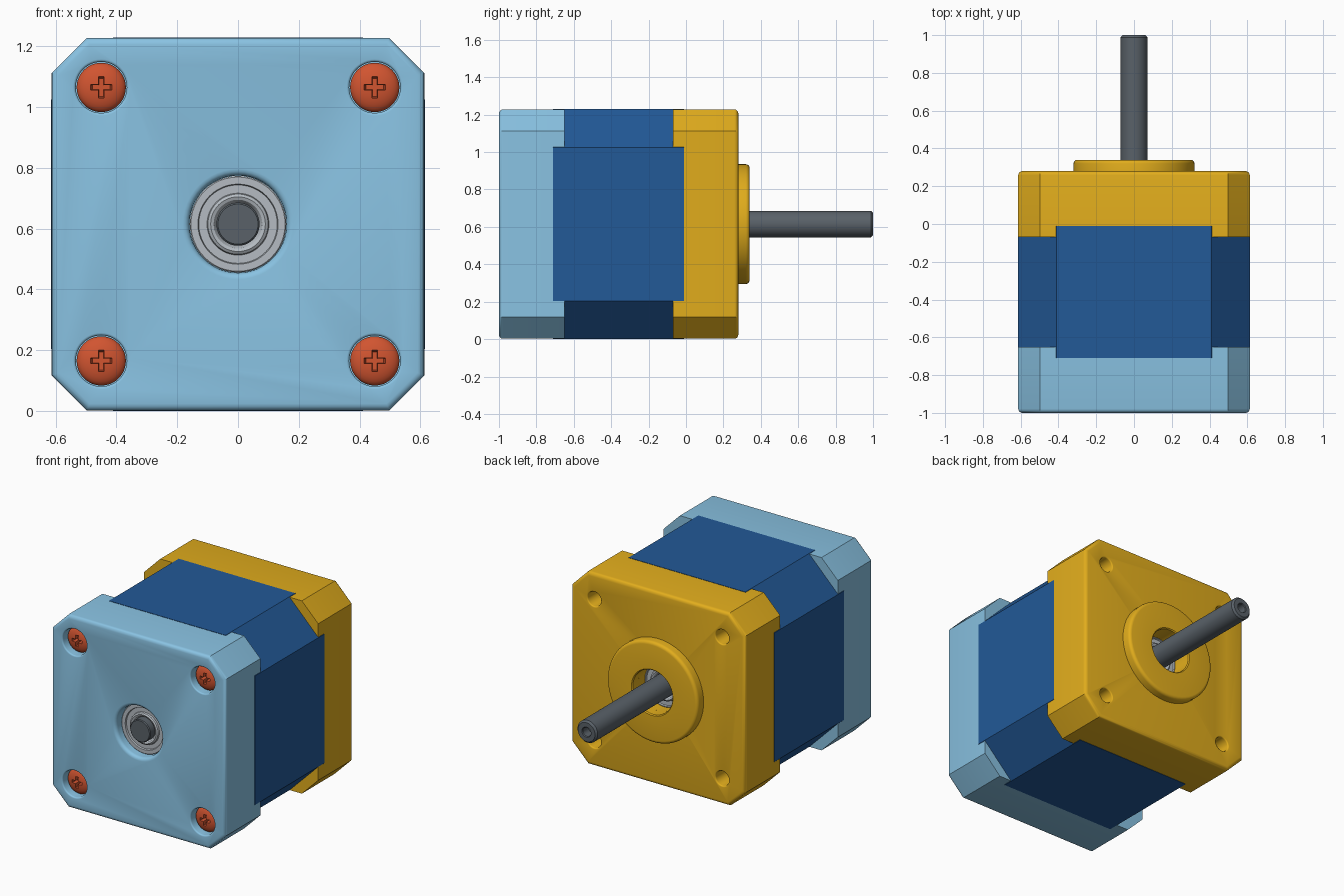
import bpy, bmesh
from math import sin, cos, pi, radians

if "Cube" in bpy.data.objects:
    bpy.data.objects.remove(bpy.data.objects["Cube"])

H = 0.613          # half width of the end caps
ZC = 0.615         # height of the shaft axis
BOLT = 0.45        # bolt offset from the axis
CORNERS = [(x, z) for x in (-BOLT, BOLT) for z in (ZC - BOLT, ZC + BOLT)]


def material(name, rgb):
    m = bpy.data.materials.new(name)
    m.diffuse_color = (*rgb, 1)
    m.use_nodes = True
    m.node_tree.nodes["Principled BSDF"].inputs["Base Color"].default_value = m.diffuse_color
    return m


LIGHT = material("light_blue", (0.25, 0.54, 0.76))
BLUE = material("blue", (0.016, 0.10, 0.31))
YELLOW = material("yellow", (0.76, 0.42, 0.012))
RED = material("red_orange", (0.64, 0.09, 0.03))
DARK = material("dark_grey", (0.10, 0.12, 0.14))
SILVER = material("silver", (0.46, 0.50, 0.54))


def finish(name, bm, mat):
    bmesh.ops.remove_doubles(bm, verts=bm.verts, dist=1e-5)
    bmesh.ops.recalc_face_normals(bm, faces=bm.faces)
    me = bpy.data.meshes.new(name)
    bm.to_mesh(me)
    bm.free()
    ob = bpy.data.objects.new(name, me)
    bpy.context.collection.objects.link(ob)
    if mat:
        me.materials.append(mat)
    return ob


def lathe(name, profile, mat=None, x=0, z=ZC, n=48):
    """Turn an (r, y) outline about a y-parallel axis; ends on the axis or closes."""
    bm = bmesh.new()
    rings = [[bm.verts.new((x + r * cos(2 * pi * i / n), y, z + r * sin(2 * pi * i / n)))
              for i in range(n)] for r, y in profile]
    for a, b in zip(rings, rings[1:] + rings[:1]):
        if a is rings[-1] and profile[0][0] == 0:
            continue
        for i in range(n):
            j = (i + 1) % n
            bm.faces.new((a[i], a[j], b[j], b[i]))
    return finish(name, bm, mat)


def prism(name, outline, y0, y1, mat=None, x=0, z=ZC, end_scale=1, bevel_y=None):
    """Extrude an (x, z) outline along y, optionally rounding the rim at bevel_y."""
    bm = bmesh.new()
    a = [bm.verts.new((x + u, y0, z + v)) for u, v in outline]
    b = [bm.verts.new((x + u * end_scale, y1, z + v * end_scale)) for u, v in outline]
    bm.faces.new(a)
    bm.faces.new(b)
    for i in range(len(a)):
        j = (i + 1) % len(a)
        bm.faces.new((a[i], a[j], b[j], b[i]))
    if bevel_y is not None:
        rim = [e for e in bm.edges if all(abs(v.co.y - bevel_y) < 1e-5 for v in e.verts)]
        bmesh.ops.bevel(bm, geom=rim, offset=0.022, segments=4, profile=0.5, affect='EDGES')
    return finish(name, bm, mat)


def octagon(h, c):
    f = h - c
    return [(f, -h), (h, -f), (h, f), (f, h), (-f, h), (-h, f), (-h, -f), (-f, -h)]


def cut(ob, cutter):
    mod = ob.modifiers.new("cut", 'BOOLEAN')
    mod.operation, mod.solver, mod.object = 'DIFFERENCE', 'EXACT', cutter
    bpy.context.view_layer.objects.active = ob
    bpy.ops.object.modifier_apply(modifier=mod.name)
    bpy.data.objects.remove(cutter)


def hole(ob, r, face, d, depth, flare, x=0, z=ZC):
    """Blind hole with a rounded mouth; d is the inward y direction."""
    arc = [(r + flare * (1 - sin(t)), face + d * flare * (1 - cos(t)))
           for t in (pi / 2 * k / 4 for k in range(5))]
    cut(ob, lathe("cutter", [(0, face - 0.03 * d), (r + flare, face - 0.03 * d), *arc,
                             (r, face + depth * d), (0, face + depth * d)], None, x, z))


def bearing(name, face, d, r):
    """Outer race, sunken shield and rounded inner race."""
    steps = [(r, 0.06), (r, 0.004), (r - 0.004, 0), (0.132, 0), (0.129, 0.010),
             (0.102, 0.010), (0.099, 0), (0.090, -0.006), (0.080, -0.002),
             (0.073, 0.008), (0.069, 0.02), (0.069, 0.06)]
    lathe(name, [(a, face + d * y) for a, y in steps], SILVER)


# Laminated stator block, a hair proud of the caps that wrap its corners
prism("stator_block", octagon(0.615, 0.205), -0.71, -0.01, BLUE)

# Rear cap with screw pockets and bearing seat
rear = prism("rear_cap", octagon(H, 0.115), -1, -0.65, LIGHT, bevel_y=-1)
hole(rear, 0.16, -1, 1, 0.18, 0.022)
for x, z in CORNERS:
    hole(rear, 0.084, -1, 1, 0.08, 0.009, x, z)

# Mounting flange with shaft bore and bolt holes
front = prism("mounting_cap", octagon(H, 0.115), -0.07, 0.28, YELLOW, bevel_y=0.28)
hole(front, 0.14, 0.28, -1, 0.2, 0)
for x, z in CORNERS:
    hole(front, 0.046, 0.28, -1, 0.16, 0.008, x, z)

# Raised pilot ring around the shaft
R, F = 0.32, 0.02
ring = [(R - F + F * cos(t), 0.34 - F + F * sin(t)) for t in (pi / 2 * k / 4 for k in range(5))]
lathe("pilot_ring", [(0.14, 0.26), (R, 0.26), *ring, (0.146, 0.34), (0.14, 0.334)], YELLOW, n=64)

# Bearings at both ends
bearing("rear_bearing", -0.945, 1, 0.159)
bearing("front_bearing", 0.22, -1, 0.139)

# Shaft with a centre-drilled tip
lathe("shaft", [(0, -0.985), (0.066, -0.985), (0.071, -0.98), (0.071, 0.988), (0.060, 1.0),
                (0.032, 1.0), (0.028, 0.995), (0.028, 0.94), (0, 0.92)], DARK)

# Cross-head screws in the rear cap
w, L = 0.010, 0.039
cross = [(w, -L), (w, -w), (L, -w), (L, w), (w, w), (w, L),
         (-w, L), (-w, w), (-L, w), (-L, -w), (-w, -w), (-w, -L)]
for i, (x, z) in enumerate(CORNERS):
    dome = [(0.081 * sin(t), -0.945 - 0.033 * cos(t)) for t in (pi / 2 * k / 8 for k in range(9))]
    screw = lathe(f"screw_{i + 1}", dome + [(0.081, -0.915), (0, -0.915)], RED, x, z)
    cut(screw, prism("cutter", cross, -1.0, -0.935, None, x, z, 0.75))

# Smooth the round surfaces, keep hard edges
for ob in bpy.context.scene.objects:
    ob.select_set(True)
    bpy.context.view_layer.objects.active = ob
bpy.ops.object.shade_smooth_by_angle(angle=radians(30))
